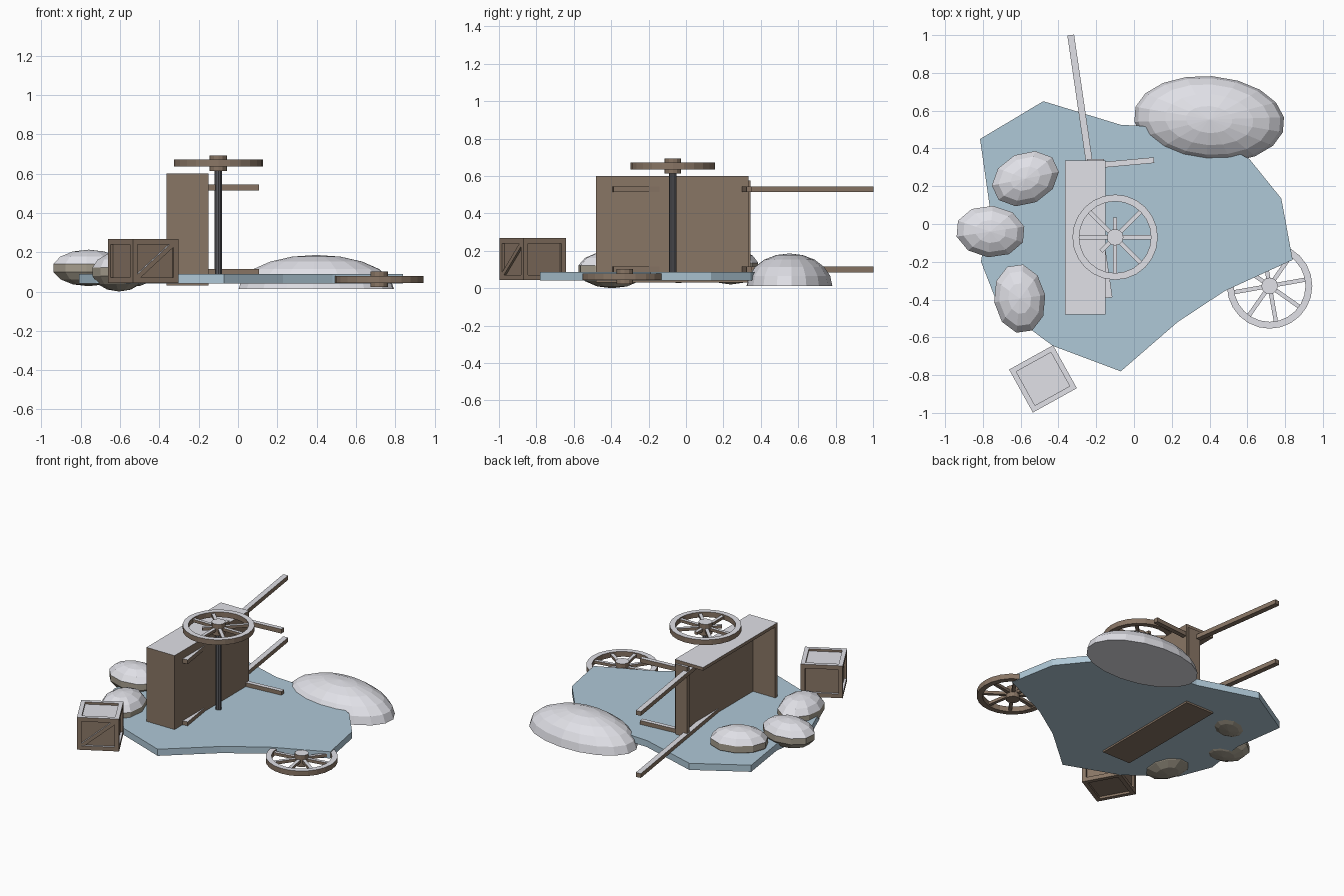
import bpy, bmesh, math
from mathutils import Matrix, Vector

if "Cube" in bpy.data.objects:
    bpy.data.objects.remove(bpy.data.objects["Cube"])

def material(name, rgb):
    m = bpy.data.materials.new(name)
    m.diffuse_color = (*rgb, 1)
    m.use_nodes = True
    m.node_tree.nodes["Principled BSDF"].inputs["Base Color"].default_value = m.diffuse_color
    return m

SNOW = material("snow", (0.75, 0.75, 0.8))
WOOD = material("wood", (0.25, 0.18, 0.13))
ICE = material("ice", (0.43, 0.58, 0.68))
STONE = material("stone", (0.38, 0.34, 0.27))
IRON = material("iron", (0.1, 0.1, 0.11))

def finish(name, bm, mat, snowy=True):
    """Make the object; faces that point up get a snow covering."""
    bmesh.ops.recalc_face_normals(bm, faces=bm.faces[:])
    bm.normal_update()
    me = bpy.data.meshes.new(name)
    me.materials.append(mat)
    if snowy:
        me.materials.append(SNOW)
        for f in bm.faces:
            f.material_index = 1 if f.normal.z > 0.5 else 0
    bm.to_mesh(me)
    bm.free()
    ob = bpy.data.objects.new(name, me)
    bpy.context.collection.objects.link(ob)
    return ob

def box(bm, lo, hi, mat=Matrix()):
    lo, hi = Vector(lo), Vector(hi)
    m = mat @ Matrix.Translation((lo + hi) / 2) @ Matrix.Diagonal((*(hi - lo), 1))
    bmesh.ops.create_cube(bm, size=1, matrix=m)

def bar(bm, p, q, w, h, mat=Matrix()):
    """Box beam from p to q, w wide and h high."""
    p, q = Vector(p), Vector(q)
    d = q - p
    m = Matrix.Translation((p + q) / 2) @ d.to_track_quat('X', 'Z').to_matrix().to_4x4()
    box(bm, (-d.length / 2, -w / 2, -h / 2), (d.length / 2, w / 2, h / 2), mat @ m)

def cylinder(bm, r, z0, z1, seg, at=(0, 0)):
    bmesh.ops.create_cone(bm, cap_ends=True, segments=seg, radius1=r, radius2=r, depth=z1 - z0,
                          matrix=Matrix.Translation((*at, (z0 + z1) / 2)))

# ice slab
outline = [(-.815, .45), (-.48, .65), (-.07, .525), (.03, .52), (.35, .48), (.61, .345), (.78, .135),
           (.84, -.19), (.48, -.355), (.23, -.52), (-.07, -.78), (-.43, -.645), (-.72, -.43),
           (-.81, -.2), (-.765, .1)]
bm = bmesh.new()
face = bm.faces.new([bm.verts.new((x, y, .042)) for x, y in outline])
ext = bmesh.ops.extrude_face_region(bm, geom=[face], use_keep_orig=True)
for v in ext["geom"]:
    if isinstance(v, bmesh.types.BMVert):
        v.co.z = .088
finish("ice_slab", bm, ICE, snowy=False)

# cart body lying on its side, open towards -x and +y
bm = bmesh.new()
box(bm, (-.195, -.48, .03), (-.15, .335, .598))
box(bm, (-.365, -.48, .578), (-.15, .335, .6))
box(bm, (-.365, -.48, .03), (-.15, .335, .052))
box(bm, (-.365, -.48, .03), (-.15, -.455, .6))
box(bm, (-.25, .32, .06), (-.16, .345, .575))
finish("cart_body", bm, WOOD)

# slanted shafts and prop legs
for side, z in (("upper", .53), ("lower", .1)):
    bm = bmesh.new()
    bar(bm, (-.335, 1, z), (-.132, -.39, z), .036, .03)
    finish(side + "_shaft", bm, WOOD)
    bm = bmesh.new()
    bar(bm, (-.18, .312, z), (.106, .338, z), .03, .03)
    finish(side + "_prop_leg", bm, WOOD)

# axle
bm = bmesh.new()
cylinder(bm, .02, .045, .64, 10, (-.1, -.07))
finish("axle", bm, IRON)

# spoked wheels; some spokes of the upper one are snapped
def wheel(name, c, z, turn, broken=()):
    bm = bmesh.new()
    n, ro, ri, h = 24, .226, .19, .018
    rings = []
    for r, dz in ((ri, -h), (ro, -h), (ro, h), (ri, h)):
        rings.append([bm.verts.new((c[0] + r * math.cos(2 * math.pi * i / n),
                                    c[1] + r * math.sin(2 * math.pi * i / n), z + dz)) for i in range(n)])
    for k in range(4):
        a, b = rings[k], rings[(k + 1) % 4]
        for i in range(n):
            j = (i + 1) % n
            bm.faces.new((a[i], a[j], b[j], b[i]))
    cylinder(bm, .044, z - .04, z + .04, 12, c)
    for i in range(8):
        a = math.radians(turn + 45 * i)
        r = .105 if i in broken else .2
        bar(bm, (*c, z), (c[0] + r * math.cos(a), c[1] + r * math.sin(a), z), .022, .02)
    finish(name, bm, WOOD)

wheel("mounted_wheel", (-.1, -.07), .653, 0, (2, 5))
wheel("fallen_wheel", (.718, -.328), .062, 10)

# snow-topped rocks
def rock(name, loc, half, turn):
    bm = bmesh.new()
    bmesh.ops.create_uvsphere(bm, u_segments=10, v_segments=7, radius=1,
                              matrix=Matrix.Translation(loc) @ Matrix.Rotation(math.radians(turn), 4, 'Z')
                              @ Matrix.Diagonal((*half, 1)))
    finish(name, bm, STONE)

rock("rock_back", (-.575, .24, .115), (.19, .14, .095), 25)
rock("rock_middle", (-.76, -.04, .12), (.19, .14, .093), -5)
rock("rock_front", (-.605, -.395, .1), (.19, .14, .1), 98)

# snow mound: flat-bottomed half ellipsoid
bm = bmesh.new()
bmesh.ops.create_uvsphere(bm, u_segments=18, v_segments=10, radius=1)
bmesh.ops.bisect_plane(bm, geom=bm.verts[:] + bm.edges[:] + bm.faces[:], plane_co=(0, 0, 0),
                       plane_no=(0, 0, -1), clear_outer=True, dist=1e-4)
bmesh.ops.contextual_create(bm, geom=[e for e in bm.edges if e.is_boundary])
bmesh.ops.transform(bm, verts=bm.verts[:], matrix=Matrix.Translation((.398, .553, .012))
                    @ Matrix.Rotation(math.radians(-4), 4, 'Z') @ Matrix.Diagonal((.4, .23, .174, 1)))
finish("snow_mound", bm, SNOW, snowy=False)

# crate: recessed panels, edge frame and a diagonal brace
bm = bmesh.new()
M = Matrix.Translation((-.482, -.82, .156)) @ Matrix.Rotation(math.radians(29), 4, 'Z')
H, t = Vector((.133, .13, .112)), .028
box(bm, -H + Vector((.015,) * 3), H - Vector((.015,) * 3), M)
for axis in range(3):
    u, v = (axis + 1) % 3, (axis + 2) % 3
    for su in (-1, 1):
        for sv in (-1, 1):
            lo, hi = -H.copy(), H.copy()
            for k, s in ((u, su), (v, sv)):
                if s < 0:
                    hi[k] = -H[k] + t
                else:
                    lo[k] = H[k] - t
            box(bm, lo, hi, M)
bar(bm, (-.105, -.12, -.085), (.105, -.12, .085), .016, .024, M)
finish("crate", bm, WOOD)
